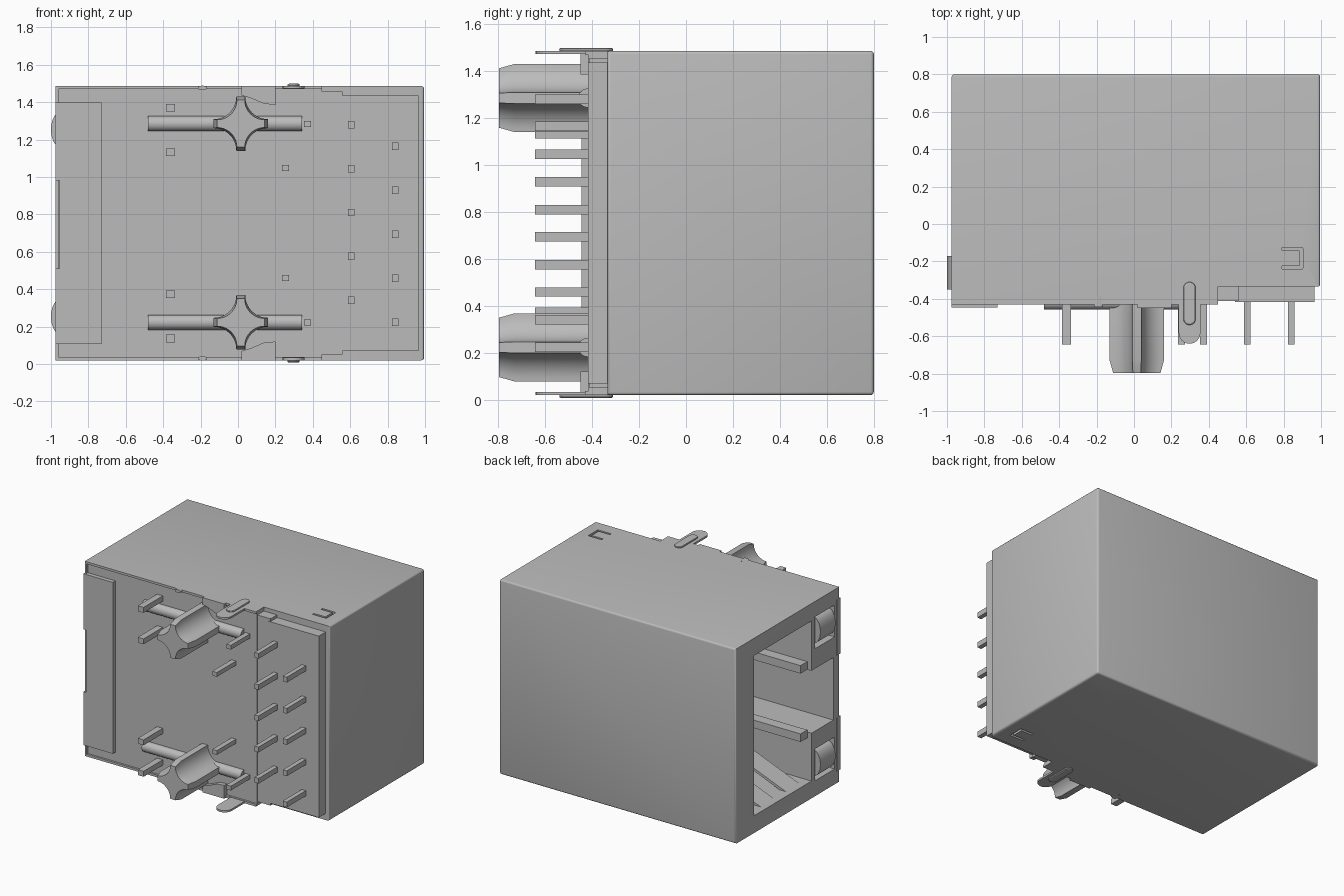
import bpy, bmesh, math
from mathutils import Vector

cube = bpy.data.objects.get("Cube")
if cube:
    bpy.data.objects.remove(cube, do_unlink=True)

grey = bpy.data.materials.new("plain_grey")
grey.use_nodes = True
grey.diffuse_color = (0.5, 0.5, 0.5, 1)
grey.node_tree.nodes["Principled BSDF"].inputs["Base Color"].default_value = (0.5, 0.5, 0.5, 1)
MID = 0.753  # height of the top/bottom mirror plane


def finish(bm, name, smooth=False):
    bmesh.ops.recalc_face_normals(bm, faces=bm.faces)
    me = bpy.data.meshes.new(name)
    bm.to_mesh(me)
    bm.free()
    me.materials.append(grey)
    ob = bpy.data.objects.new(name, me)
    bpy.context.collection.objects.link(ob)
    if smooth:
        bpy.ops.object.select_all(action='DESELECT')
        ob.select_set(True)
        bpy.context.view_layer.objects.active = ob
        bpy.ops.object.shade_smooth_by_angle(angle=math.radians(40))
    return ob


def box(name, x, y, z):
    bm = bmesh.new()
    bmesh.ops.create_cube(bm, size=1)
    for v in bm.verts:
        v.co = [r[0] + (c + 0.5) * (r[1] - r[0]) for c, r in zip(v.co, (x, y, z))]
    return finish(bm, name)


def flip(z):
    return (2 * MID - z[1], 2 * MID - z[0])


def pair(name, x, y, z):
    return [box("upper_" + name, x, y, z), box("lower_" + name, x, y, flip(z))]


def extrude(name, pts, vec, smooth=False):
    bm = bmesh.new()
    face = bm.faces.new([bm.verts.new(p) for p in pts])
    new = bmesh.ops.extrude_face_region(bm, geom=[face])["geom"]
    bmesh.ops.translate(bm, vec=vec, verts=[g for g in new if isinstance(g, bmesh.types.BMVert)])
    return finish(bm, name, smooth)


def cut(target, cutters):
    for c in cutters:
        m = target.modifiers.new("cut", 'BOOLEAN')
        m.object, m.solver = c, 'EXACT'
        c.hide_render = True
        c.hide_set(True)
        c.display_type = 'WIRE'


def rod(name, centre, scale, turn):
    bm = bmesh.new()
    bmesh.ops.create_cone(bm, cap_ends=True, segments=32, radius1=1, radius2=1, depth=1)
    for v in bm.verts:
        p = v.co
        q = Vector((p.z, p.x, p.y)) if turn == 'X' else Vector((p.x, p.z, p.y))
        v.co = Vector(centre) + Vector([a * b for a, b in zip(q, scale)])
    return finish(bm, name, True)


# Metal shell: stepped outline with softened rear and side edges
outline = [(-.975, .8), (.995, .8), (.995, -.335), (.45, -.335), (.45, -.43), (-.975, -.43)]
shell = extrude("shell", [(x, y, .02) for x, y in outline], (0, 0, 1.466))
bm = bmesh.new()
bm.from_mesh(shell.data)
soft = [e for e in bm.edges if all(v.co.y > .7 for v in e.verts) or all(v.co.x > .98 for v in e.verts)]
bmesh.ops.bevel(bm, geom=soft, offset=.014, segments=3, profile=.5, affect='EDGES')
bm.to_mesh(shell.data)
bm.free()
bpy.context.view_layer.objects.active = shell
shell.select_set(True)
bpy.ops.object.shade_smooth_by_angle(angle=math.radians(35))

# Openings: plug cavity, latch notch, front recess, lamp pockets, shell slits
cutters = [box("cavity_cutter", (-1.1, .15), (-.1, .585), (.15, 1.355)),
           box("latch_cutter", (-1.1, .05), (-.36, 0), (.51, .98)),
           box("recess_cutter", (-.96, .5), (-.5, -.415), (.037, 1.469))]
cutters += pair("lamp_pocket_cutter", (-1.1, -.9), (-.375, -.14), (1.13, 1.37))
for y in (-.133, -.232):
    cutters += pair("slit_cutter", (.79, .9), (y - .008, y + .008), (1.465, 1.6))
cutters += pair("slit_end_cutter", (.885, .903), (-.235, -.13), (1.465, 1.6))
cut(shell, cutters)

# Plastic base and front edge plate with its latch gap
box("base_block", (.54, .965), (-.417, -.3), (.07, 1.436))
box("base_step", (.44, .56), (-.412, -.3), (.05, 1.456))
plate = box("front_plate", (-.976, -.73), (-.446, -.4), (.108, 1.398))
cut(plate, [box("plate_gap_cutter", (-1.1, -.955), (-.5, -.36), (.51, .98))])

# Indicator lamps in the plug face
for z in (1.253, .253):
    rod("lamp_lens", (-.94, -.26, z), (.06, .18, .1), 'Y')

# Guide rails and folded spring leaves inside the cavity
pair("cavity_rail", (-.94, .1), (-.1, -.02), (.98, 1.04))
for y in (-.02, .28):
    leaf = [(-.93, y, .15), (-.45, y, .34), (-.45, y, .32), (-.9, y, .14)]
    extrude("lower_spring_leaf", leaf, (0, .16, 0))
    extrude("upper_spring_leaf", [(a, b, 2 * MID - c) for a, b, c in leaf], (0, .16, 0))

# Four-pointed locating posts with tapered tips, and the ribs behind them
for z in (1.285, .223):
    star = []
    for k in range(4):
        for i in range(11):
            t = math.radians(270 - 9 * i)
            x, h = .145 + .121 * math.cos(t), .145 + .121 * math.sin(t)
            a = k * math.pi / 2
            star.append((x * math.cos(a) - h * math.sin(a), x * math.sin(a) + h * math.cos(a)))
    bm = bmesh.new()
    rings = [[bm.verts.new((.015 + x * s, y, z + h * s)) for x, h in star]
             for y, s in ((-.4, 1), (-.73, 1), (-.797, .87))]
    for low, high in zip(rings, rings[1:]):
        for i in range(len(star)):
            j = (i + 1) % len(star)
            bm.faces.new((low[i], low[j], high[j], high[i]))
    bm.faces.new(rings[0])
    bm.faces.new(rings[-1])
    finish(bm, "locating_post", True)
    rod("post_rib", (-.07, -.42, z), (.825, .038, .04), 'X')

# Contact pins: mirrored mounting pins, then two staggered signal rows
for x, z, w in ((-.36, 1.37, .024), (-.36, 1.133, .024), (.372, 1.283, .019), (.255, 1.047, .019)):
    pair("mount_pin", (x - w, x + w), (-.643, -.4), (z - w * .85, z + w * .85))
for x, first in ((.605, .34), (.84, .224)):
    for i in range(5):
        z = first + i * .235
        box("signal_pin", (x - .017, x + .017), (-.643, -.3), (z - .02, z + .02))

# Rounded ground tabs with a raised bead, folded clips and small bumps
def capsule(x, half, y0, y1, z):
    pts = [(x + half * math.cos(a), y0 + half + half * math.sin(a), z)
           for a in [math.pi + math.pi * i / 12 for i in range(13)]]
    return pts + [(x + half * math.cos(a), y1 - half + half * math.sin(a), z)
                  for a in [math.pi * i / 12 for i in range(13)]]


for label, z, s in (("upper", 1.486, 1), ("lower", .02, -1)):
    extrude(label + "_ground_tab", capsule(.297, .058, -.64, -.3, z), (0, 0, -.014 * s))
    bead = extrude(label + "_tab_bead", capsule(.297, .033, -.54, -.31, z - .005 * s), (0, 0, .018 * s))
    m = bead.modifiers.new("soft", 'BEVEL')
    m.width, m.segments = .01, 2
    clip = [(.02, .0), (.2, .0), (.2, -.1), (.14, -.095), (.07, -.065), (.02, -.05)]
    extrude(label + "_fold_clip", [(x, -.45, z + h * s) for x, h in clip], (0, .04, 0))
    rod(label + "_bump", (-.19, -.415, z - .01 * s), (.025, .06, .012), 'Y')
